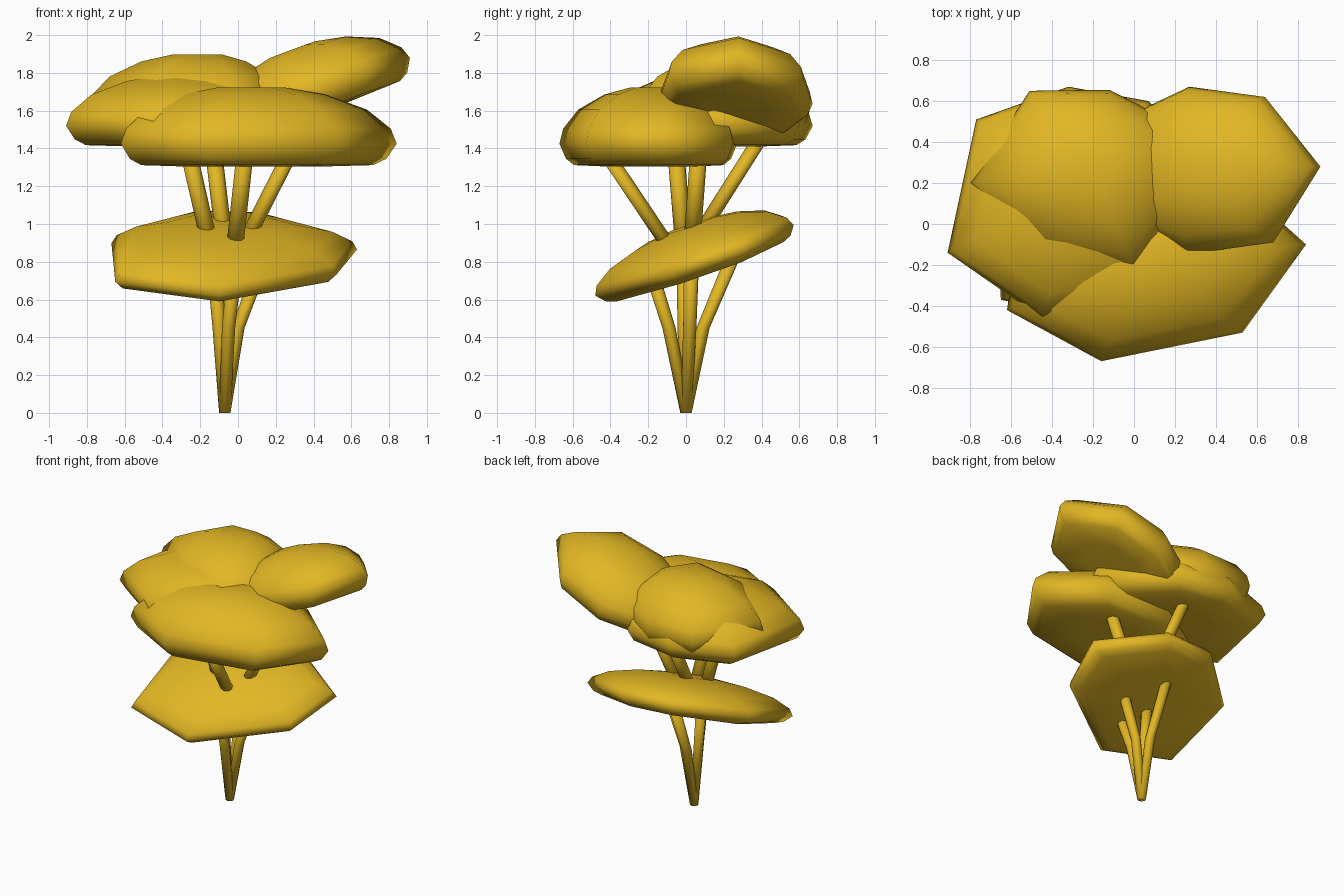
import bpy, bmesh, math
from mathutils import Vector

if "Cube" in bpy.data.objects:
    bpy.data.objects.remove(bpy.data.objects["Cube"])

gold = bpy.data.materials.new("golden_yellow")
gold.diffuse_color = (0.76, 0.47, 0.017, 1)
gold.use_nodes = True
gold.node_tree.nodes["Principled BSDF"].inputs["Base Color"].default_value = gold.diffuse_color


def finish(name, bm):
    bmesh.ops.recalc_face_normals(bm, faces=bm.faces)
    me = bpy.data.meshes.new(name)
    for f in bm.faces:
        f.smooth = True
    bm.to_mesh(me)
    bm.free()
    me.materials.append(gold)
    ob = bpy.data.objects.new(name, me)
    bpy.context.collection.objects.link(ob)
    return ob


def skin(bm, rings):
    for a, b in zip(rings, rings[1:]):
        n = len(a)
        for i in range(n):
            bm.faces.new((a[i], a[(i + 1) % n], b[(i + 1) % n], b[i]))


# flattened dome profile: (radius fraction, height fraction)
PROFILE = [(0.45, 0.0), (0.84, 0.02), (0.93, 0.1), (1.0, 0.29), (0.96, 0.48),
           (0.8, 0.72), (0.52, 0.91), (0.24, 1.0)]


def canopy(name, outline, z_rim, thick, slope=(0, 0)):
    """Puffy pad; outline is the plan of its widest ring, lying on a sloped plane."""
    bm = bmesh.new()
    c = Vector((sum(p[0] for p in outline), sum(p[1] for p in outline))) / len(outline)
    normal = Vector((-slope[0], -slope[1], 1)).normalized()
    rings = []
    for r, h in PROFILE:
        ring = []
        for p in outline:
            d = (Vector(p) - c) * r
            base = Vector((c.x + d.x, c.y + d.y, z_rim + slope[0] * d.x + slope[1] * d.y))
            ring.append(bm.verts.new(base + normal * (h - 0.29) * thick))
        rings.append(ring)
    skin(bm, rings)
    bm.faces.new(rings[0])
    bm.faces.new(rings[-1])
    return finish(name, bm)


def stem(name, path, sides=8):
    """Tapered tube through (x, y, z, radius) points."""
    bm = bmesh.new()
    rings = []
    for x, y, z, r in path:
        rings.append([bm.verts.new((x + r * math.cos(2 * math.pi * i / sides),
                                    y + r * math.sin(2 * math.pi * i / sides), z))
                      for i in range(sides)])
    skin(bm, rings)
    bm.faces.new(rings[0])
    bm.faces.new(rings[-1])
    return finish(name, bm)


# foliage pads
canopy("lower_canopy", [(.63, .30), (.52, -.08), (-.1, -.48), (-.65, -.37), (-.67, .18),
                        (-.25, .54), (.14, .57)], 0.83, 0.25, (-0.06, 0.37))
canopy("front_canopy", [(.84, -.10), (.53, -.53), (-.16, -.67), (-.62, -.42), (-.56, -.02),
                        (-.1, .27), (.45, .25)], 1.425, 0.42)
canopy("left_canopy", [(.50, .15), (.12, -.35), (-.45, -.46), (-.91, -.14), (-.77, .51),
                       (-.32, .67), (.07, .60)], 1.52, 0.38)
canopy("back_canopy", [(.27, .1), (.02, -.25), (-.48, -.14), (-.80, .20), (-.51, .65),
                       (-.12, .655), (.22, .48)], 1.60, 0.42)
canopy("right_canopy", [(.91, .28), (.68, -.09), (.28, -.145), (-.10, .02), (-.09, .5),
                        (.27, .67), (.64, .62)], 1.68, 0.36, (0.37, -0.02))

# lower stems: bend outwards from a shared foot into the lower pad
for name, bend, end in [("front_stem", (-.05, -.09), (-.01, -.21)),
                        ("left_stem", (-.10, -.01), (-.13, -.01)),
                        ("right_stem", (.0, .02), (.14, .03)),
                        ("back_stem", (-.07, .09), (-.08, .25))]:
    stem(name, [(-.07, 0, 0, .03), (bend[0], bend[1], .45, .035), (end[0], end[1], .83, .04)])

# upper stems: fan out of the lower pad into the crown
for name, a, b in [("front_branch", (-.02, -.07, .85), (.04, -.44, 1.40)),
                   ("left_branch", (-.14, -.01, .85), (-.28, -.06, 1.46)),
                   ("right_branch", (.02, .03, .87), (.30, .07, 1.42)),
                   ("back_branch", (-.07, .03, .88), (-.14, .41, 1.48))]:
    stem(name, [a + (.045,), b + (.045,)])
